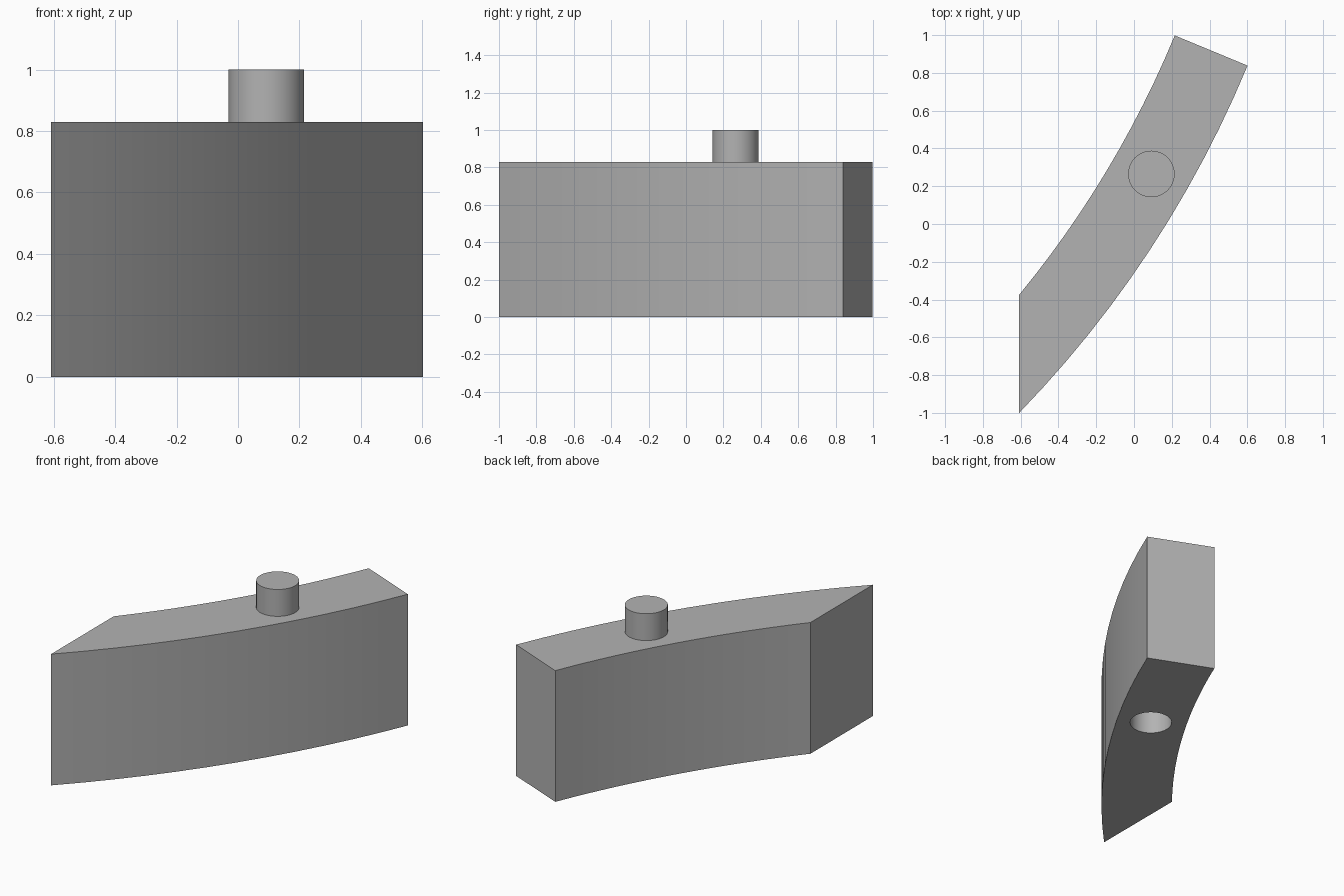
import bpy
import bmesh
from math import asin, acos, cos, radians, sin
from mathutils import Vector

cube = bpy.data.objects.get("Cube")
if cube:
    bpy.data.objects.remove(cube, do_unlink=True)

CENTRE = Vector((-4.81, 3.08, 0))
INNER, OUTER = 5.44, 5.857
LEFT_CUT = -0.608
HEIGHT, TOP = 0.83, 1.0
PEG_AT, PEG_R, SOCKET_DEPTH = Vector((0.092, 0.265, 0)), 0.123, 0.18
STEPS = 12

grey = bpy.data.materials.new("grey")
grey.use_nodes = True
colour = (0.45, 0.45, 0.45, 1)
grey.diffuse_color = colour
grey.node_tree.nodes["Principled BSDF"].inputs["Base Color"].default_value = colour


def finish(name, bm):
    bmesh.ops.recalc_face_normals(bm, faces=bm.faces)
    mesh = bpy.data.meshes.new(name)
    bm.to_mesh(mesh)
    bm.free()
    mesh.materials.append(grey)
    obj = bpy.data.objects.new(name, mesh)
    bpy.context.collection.objects.link(obj)
    return obj


def cylinder(name, low, high):
    bm = bmesh.new()
    bmesh.ops.create_cone(bm, cap_ends=True, segments=48, radius1=PEG_R,
                          radius2=PEG_R, depth=high - low)
    bmesh.ops.translate(bm, verts=bm.verts,
                        vec=PEG_AT + Vector((0, 0, (low + high) / 2)))
    return finish(name, bm)


def arc(radius):
    # Runs from the straight left cut to the radial far end
    start = -acos((LEFT_CUT - CENTRE.x) / radius)
    end = radians(-22.5)
    angles = [start + (end - start) * i / STEPS for i in range(STEPS + 1)]
    return [CENTRE + radius * Vector((cos(a), sin(a), 0)) for a in angles]


# Curved block
bm = bmesh.new()
outline = arc(OUTER) + arc(INNER)[::-1]
base = bm.faces.new([bm.verts.new(p) for p in outline])
extruded = bmesh.ops.extrude_face_region(bm, geom=[base], use_keep_orig=True)
bmesh.ops.translate(bm, vec=(0, 0, HEIGHT),
                    verts=[v for v in extruded["geom"]
                           if isinstance(v, bmesh.types.BMVert)])
block = finish("curved_block", bm)

# Round socket in the underside
cutter = cylinder("socket_cutter", -0.1, SOCKET_DEPTH)
cutter.hide_render = True
cutter.hide_viewport = False
cut = block.modifiers.new("socket", 'BOOLEAN')
cut.operation = 'DIFFERENCE'
cut.solver = 'EXACT'
cut.object = cutter
bpy.context.view_layer.objects.active = block
bpy.ops.object.modifier_apply(modifier=cut.name)
bpy.data.objects.remove(cutter, do_unlink=True)

# Peg on top
peg = cylinder("peg", HEIGHT, TOP)

bpy.ops.object.select_all(action='DESELECT')
for obj in (block, peg):
    obj.select_set(True)
bpy.ops.object.shade_smooth_by_angle(angle=radians(30))
